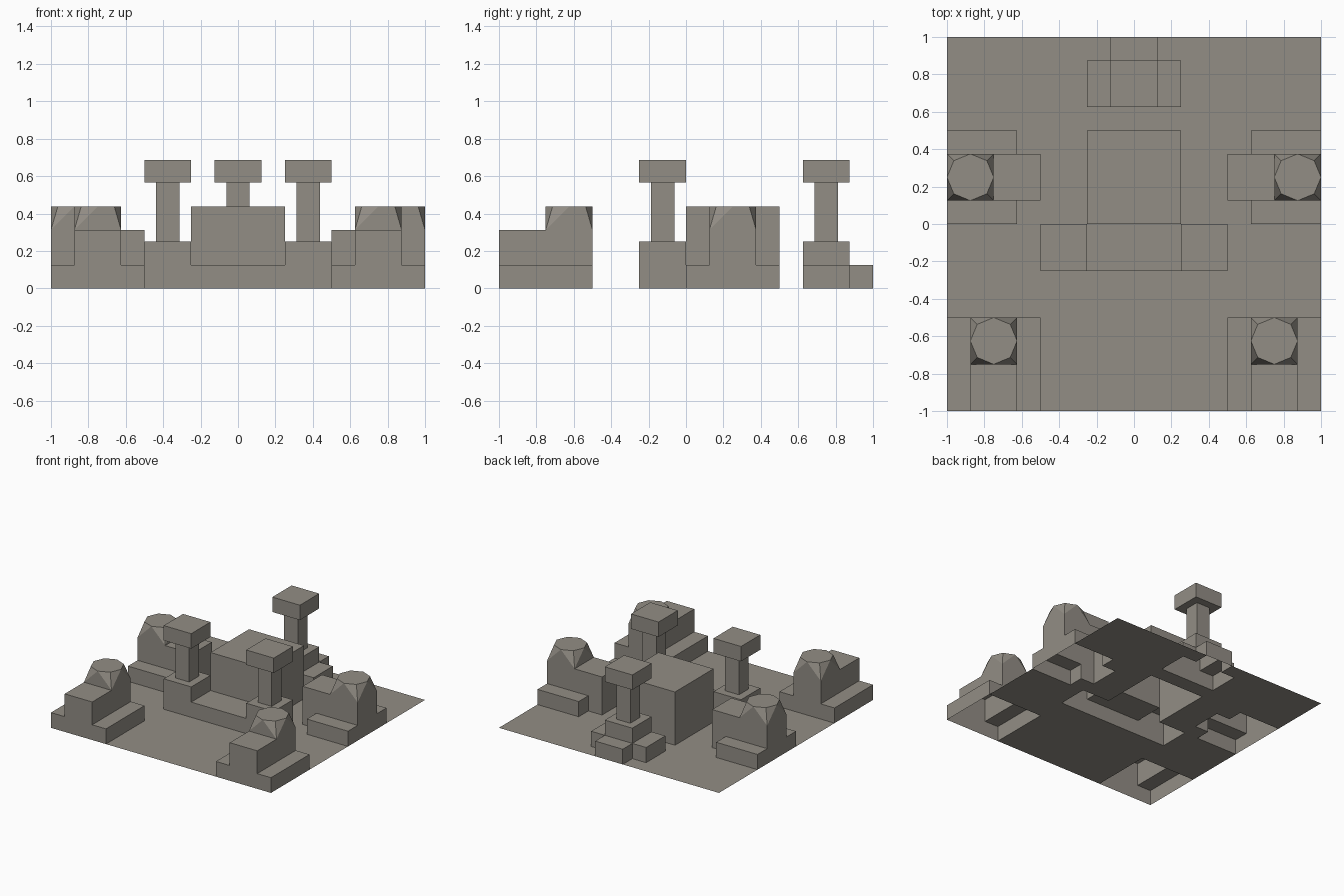
import bpy, bmesh, math

if "Cube" in bpy.data.objects:
    bpy.data.objects.remove(bpy.data.objects["Cube"])

C = 0.125           # grid step
N = 16              # cells per side

stone = bpy.data.materials.new("warm grey stone")
stone.diffuse_color = (0.29, 0.27, 0.235, 1)
stone.use_nodes = True
stone.node_tree.nodes["Principled BSDF"].inputs["Base Color"].default_value = stone.diffuse_color


def finish(bm, name):
    bmesh.ops.remove_doubles(bm, verts=bm.verts, dist=1e-5)
    me = bpy.data.meshes.new(name)
    bm.to_mesh(me)
    bm.free()
    me.materials.append(stone)
    ob = bpy.data.objects.new(name, me)
    bpy.context.collection.objects.link(ob)
    return ob


def face(bm, pts):
    return bm.faces.new([bm.verts.new(p) for p in pts])


def height(boxes, i, j):
    """Top height of the stacked boxes over grid cell i, j."""
    x, y = -1 + (i + .5) * C, -1 + (j + .5) * C
    return max([b[4] for b in boxes if b[0] < x < b[1] and b[2] < y < b[3]], default=0)


def terrace(name, boxes, opening=None):
    """Hollow stepped shell, open underneath (and at the optional opening)."""
    bm = bmesh.new()
    for i in range(N):
        for j in range(N):
            h = height(boxes, i, j)
            if h == 0:
                continue
            x0, y0 = -1 + i * C, -1 + j * C
            x1, y1 = x0 + C, y0 + C
            if not (opening and height([opening], i, j)):
                face(bm, [(x0, y0, h), (x1, y0, h), (x1, y1, h), (x0, y1, h)])
            for di, dj, a, b in ((0, -1, (x0, y0), (x1, y0)), (1, 0, (x1, y0), (x1, y1)),
                                 (0, 1, (x1, y1), (x0, y1)), (-1, 0, (x0, y1), (x0, y0))):
                g = height(boxes, i + di, j + dj)
                if g < h:
                    face(bm, [(*a, g), (*b, g), (*b, h), (*a, h)])
    return finish(bm, name)


def block(name, cx, cy, w, z0, z1):
    bm = bmesh.new()
    bmesh.ops.create_cube(bm, size=1)
    for v in bm.verts:
        v.co = (cx + v.co.x * w, cy + v.co.y * w, z0 + (v.co.z + .5) * (z1 - z0))
    return finish(bm, name)


def dome(name, cx, cy):
    """Square base blending into an eight-sided flat top."""
    r, z0, z1 = .125, .3125, .4375
    top = [(cx + r * math.cos(k * math.pi / 4), cy + r * math.sin(k * math.pi / 4), z1)
           for k in range(8)]
    base = [(cx + sx * r, cy + sy * r, z0) for sx, sy in ((1, 1), (-1, 1), (-1, -1), (1, -1))]
    bm = bmesh.new()
    face(bm, top)
    for k in range(4):
        c, a, d, b = base[k], top[2 * k], top[2 * k + 1], top[(2 * k + 2) % 8]
        face(bm, [c, d, a])
        face(bm, [c, b, d])
        face(bm, [base[k - 1], c, a])
    return finish(bm, name)


def pillar(name, cx, cy):
    block(name + "_shaft", cx, cy, .125, .25, .57)
    block(name + "_cap", cx, cy, .25, .565, .6875)


# central block with front ledge and two pillar bases
keep = [(-.25, .25, 0, .5, .4375), (-.25, .25, -.25, 0, .125),
        (-.5, -.25, -.25, 0, .25), (.25, .5, -.25, 0, .25)]
terrace("central_block", keep)

# back pillar base with steps
back = [(-.25, .25, .625, .875, .125), (-.125, .125, .625, 1, .125),
        (-.125, .125, .625, .875, .25)]
terrace("back_pillar_base", back)

pillar("back_pillar", 0, .75)
pillar("left_pillar", -.375, -.125)
pillar("right_pillar", .375, -.125)

# mirrored corner and side turrets
everything = keep + back


def mirror(b):
    return (-b[1], -b[0], *b[2:])


corner = [(.5, 1, -1, -.5, .125), (.625, .875, -1, -.5, .3125)]
side = [(.625, 1, 0, .5, .125), (.5, 1, .125, .375, .3125)]
for label, s in (("right", 1), ("left", -1)):
    for part, boxes, cx, cy in (("front_turret", corner, .75, -.625),
                                ("side_turret", side, .875, .25)):
        hole = (cx - .125, cx + .125, cy - .125, cy + .125, 1)
        if s < 0:
            boxes, hole = [mirror(b) for b in boxes], mirror(hole)
        everything = everything + boxes
        terrace(f"{label}_{part}_base", boxes, hole)
        dome(f"{label}_{part}_top", s * cx, cy)

# thin floor sheet, open beneath the hollow parts
bm = bmesh.new()
for i in range(N):
    for j in range(N):
        if height(everything, i, j) == 0:
            x, y = -1 + i * C, -1 + j * C
            face(bm, [(x, y, 0), (x + C, y, 0), (x + C, y + C, 0), (x, y + C, 0)])
finish(bm, "floor")
